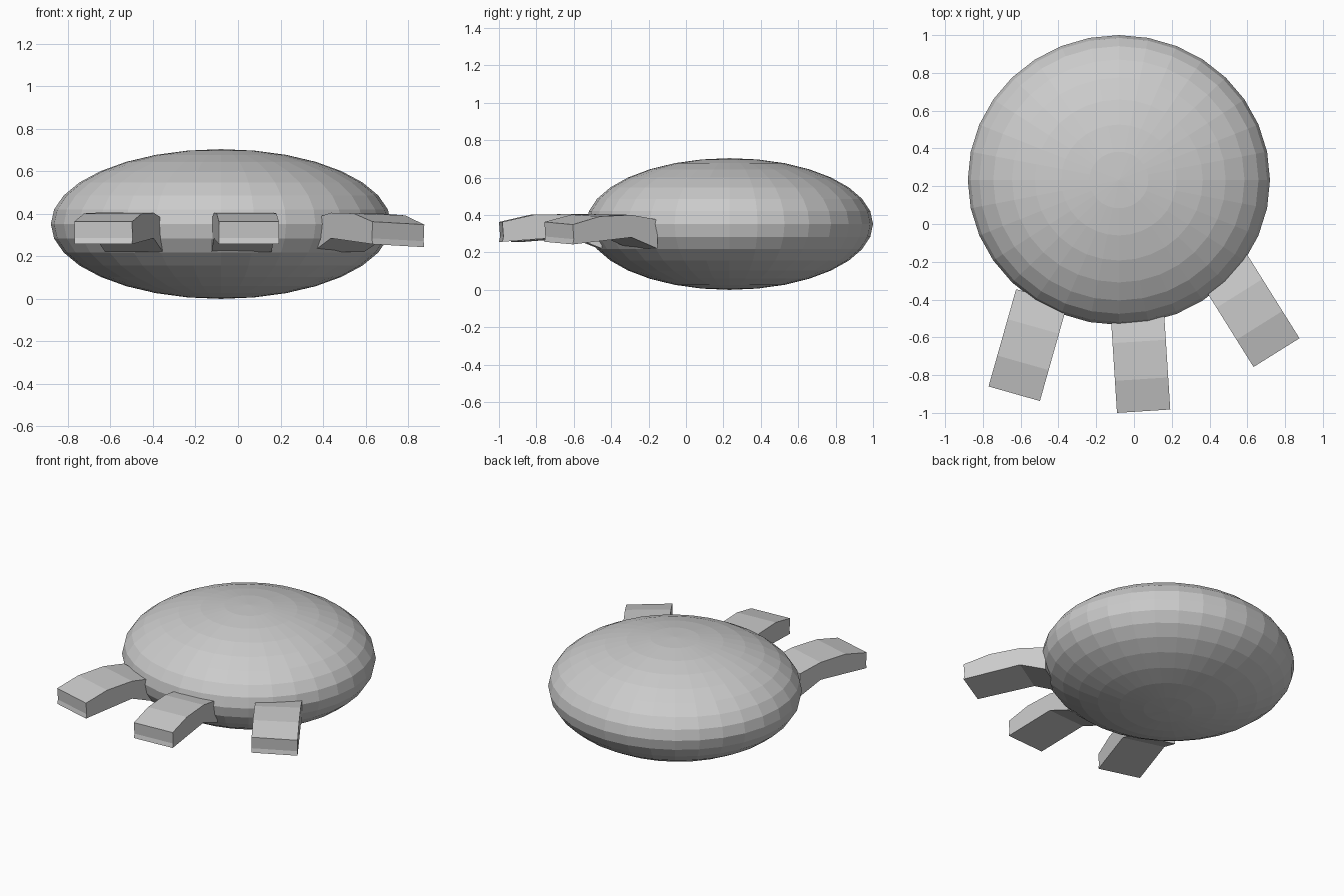
import bpy, bmesh
from mathutils import Vector

if "Cube" in bpy.data.objects:
    bpy.data.objects.remove(bpy.data.objects["Cube"])

# Flattened shell body
bpy.ops.mesh.primitive_uv_sphere_add(segments=32, ring_count=16, radius=1,
                                     location=(-0.08, 0.233, 0.352))
body = bpy.context.object
body.name = "body"
body.scale = (0.80, 0.767, 0.352)
bpy.ops.object.transform_apply(location=False, rotation=False, scale=True)

# Leg side outline: (distance inward from the tip, height)
PROFILE = [(0.0, 0.363), (0.17, 0.402), (0.37, 0.405), (0.535, 0.375),
           (0.535, 0.22), (0.37, 0.285), (0.17, 0.27), (0.0, 0.257),
           (0.006, 0.285)]


def make_leg(name, left, right, roll=0.0):
    """Extrude the arched outline between the two tip corners."""
    left, right = Vector(left), Vector(right)
    across = (right - left).normalized()
    inward = Vector((-across.y, across.x))
    bm = bmesh.new()
    sides = []
    for corner, drop in ((left, 0.0), (right, roll)):
        ring = []
        for d, z in PROFILE:
            p = corner + inward * d
            ring.append(bm.verts.new((p.x, p.y, z - drop * (1 - d / 0.535))))
        sides.append(ring)
    a, b = sides
    n = len(PROFILE)
    for i in range(n):
        j = (i + 1) % n
        bm.faces.new((a[i], a[j], b[j], b[i]))
    bm.faces.new(a)
    bm.faces.new(b[::-1])
    bmesh.ops.recalc_face_normals(bm, faces=bm.faces)
    mesh = bpy.data.meshes.new(name)
    bm.to_mesh(mesh)
    bm.free()
    obj = bpy.data.objects.new(name, mesh)
    bpy.context.collection.objects.link(obj)


# Three toes fanned around the front
make_leg("left_toe", (-0.77, -0.86), (-0.498, -0.937))
make_leg("middle_toe", (-0.09, -1.0), (0.192, -0.982))
make_leg("right_toe", (0.633, -0.757), (0.876, -0.605), roll=0.014)
